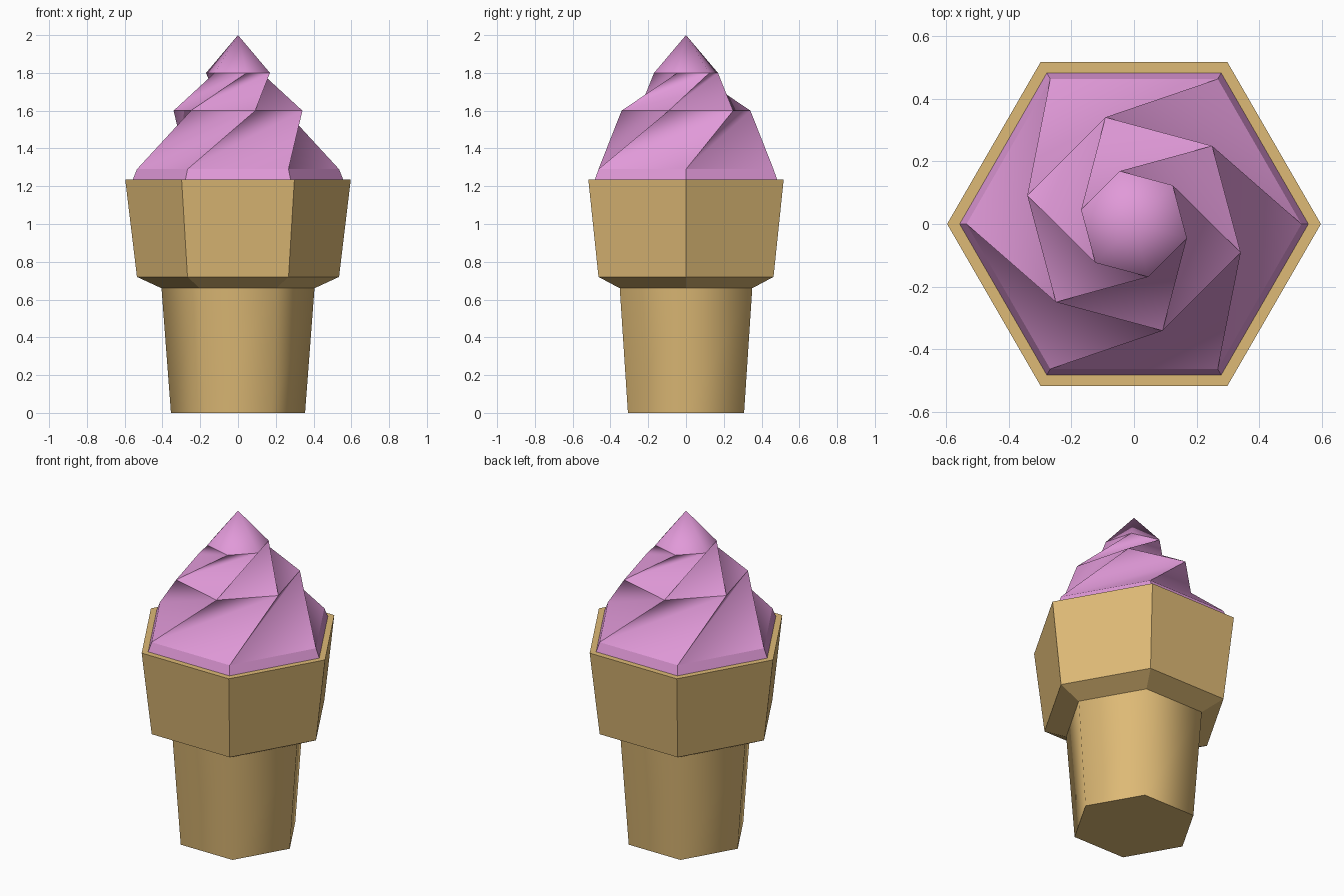
import bpy, bmesh, math

if "Cube" in bpy.data.objects:
    bpy.data.objects.remove(bpy.data.objects["Cube"])

SIDES = 6


def material(name, rgb):
    m = bpy.data.materials.new(name)
    m.diffuse_color = (*rgb, 1)
    m.use_nodes = True
    m.node_tree.nodes["Principled BSDF"].inputs["Base Color"].default_value = m.diffuse_color
    return m


def hex_ring(bm, radius, z, turn=0):
    return [bm.verts.new((radius * math.cos(math.radians(turn + 60 * i)),
                          radius * math.sin(math.radians(turn + 60 * i)), z))
            for i in range(SIDES)]


def finish(bm, name, mat):
    mesh = bpy.data.meshes.new(name)
    bm.to_mesh(mesh)
    bm.free()
    mesh.materials.append(mat)
    ob = bpy.data.objects.new(name, mesh)
    bpy.context.collection.objects.link(ob)
    return ob


wafer = material("wafer tan", (0.73, 0.49, 0.18))
pink = material("strawberry pink", (0.75, 0.32, 0.69))

# Wafer cup: stem, flared shoulder, wide bowl and flat rim
bm = bmesh.new()
profile = [(0.355, 0), (0.405, 0.66), (0.535, 0.72), (0.597, 1.235), (0.557, 1.235)]
rings = [hex_ring(bm, r, z) for r, z in profile]
bm.faces.new(rings[0][::-1])
for k, (lo, hi) in enumerate(zip(rings, rings[1:])):
    for i in range(SIDES):
        j = (i + 1) % SIDES
        f = bm.faces.new((lo[i], lo[j], hi[j], hi[i]))
        f.smooth = k == 0          # only the stem is smooth shaded
for ring in rings[:2]:
    for i in range(SIDES):
        bm.edges.get((ring[i], ring[(i + 1) % SIDES])).smooth = False
finish(bm, "wafer_cup", wafer)

# Ice cream swirl: twisted hexagon rings with ridges and valleys, then a tip
bm = bmesh.new()
base, shoulder, mid, top = [hex_ring(bm, *a) for a in
                            ((0.557, 1.235, 0), (0.535, 1.29, 0),
                             (0.353, 1.6, 45), (0.175, 1.8, 105))]
tip = bm.verts.new((0, 0, 2))
for i in range(SIDES):
    j = (i + 1) % SIDES
    bm.faces.new((base[i], base[j], shoulder[j], shoulder[i]))
    for lo, hi in ((shoulder, mid), (mid, top)):
        bm.faces.new((lo[i], lo[j], hi[j])).smooth = True
        bm.faces.new((lo[i], hi[j], hi[i])).smooth = True
        bm.edges.get((lo[i], hi[i])).smooth = False
    bm.faces.new((top[i], top[j], tip)).smooth = True
for ring in (shoulder, mid, top):
    for i in range(SIDES):
        bm.edges.get((ring[i], ring[(i + 1) % SIDES])).smooth = False
finish(bm, "ice_cream_swirl", pink)
